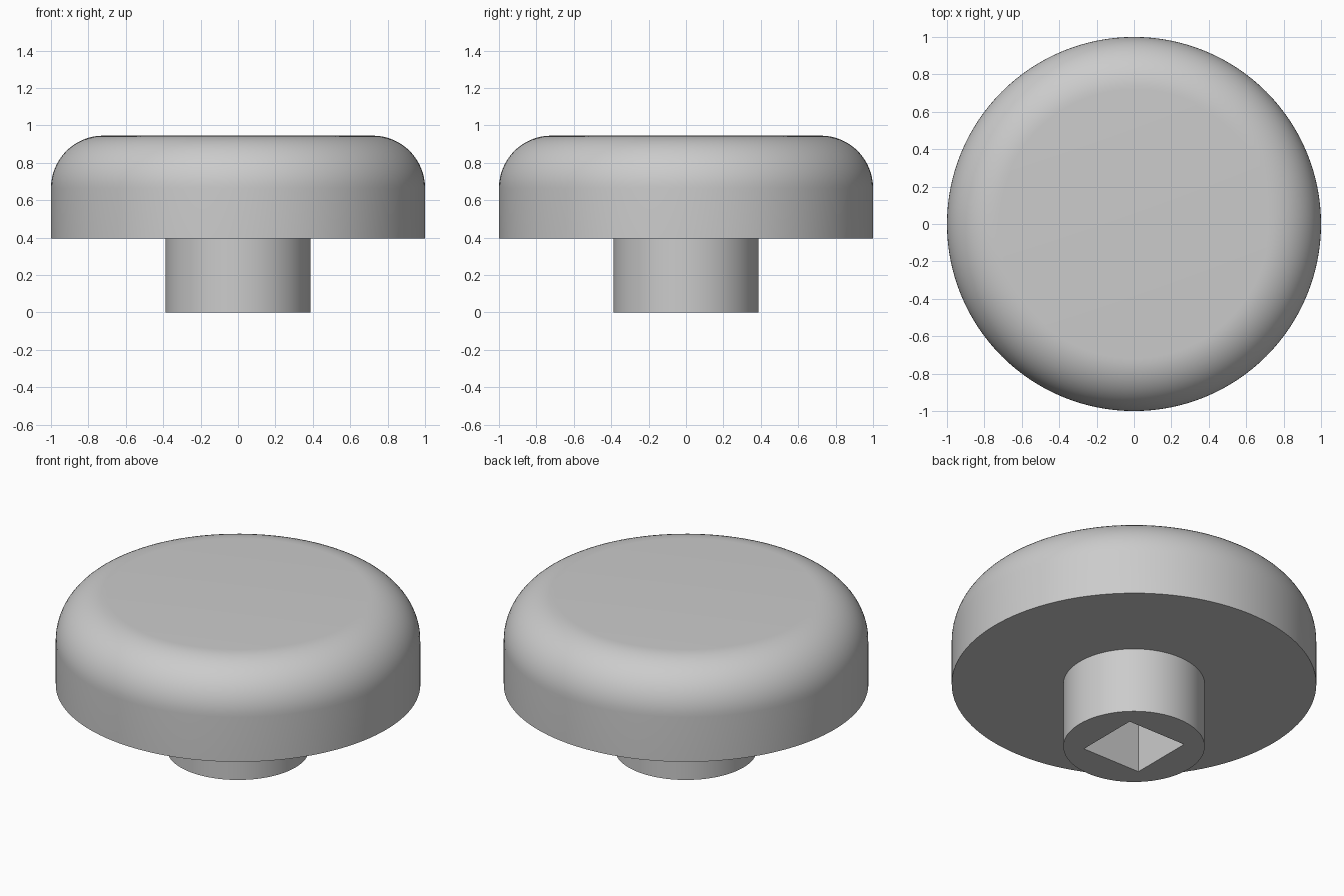
import bpy, bmesh, math
from mathutils import Matrix

cube = bpy.data.objects.get("Cube")
if cube:
    bpy.data.objects.remove(cube, do_unlink=True)

SEGMENTS = 128
STEM_R, STEM_TOP = 0.388, 0.395
KNOB_R, KNOB_TOP, FILLET = 1.0, 0.945, 0.28
SOCKET_SIDE, SOCKET_DEPTH = 0.39, 0.4

grey = bpy.data.materials.new("plain grey")
grey.use_nodes = True
colour = (0.6, 0.6, 0.6, 1)
grey.diffuse_color = colour
grey.node_tree.nodes["Principled BSDF"].inputs["Base Color"].default_value = colour


def make_object(name, bm):
    mesh = bpy.data.meshes.new(name)
    bm.to_mesh(mesh)
    bm.free()
    mesh.materials.append(grey)
    obj = bpy.data.objects.new(name, mesh)
    bpy.context.collection.objects.link(obj)
    return obj


def lathe(name, profile):
    """Stack rings of (radius, height) and close both ends with flat caps."""
    bm = bmesh.new()
    rings = []
    for r, z in profile:
        angles = [math.tau * i / SEGMENTS for i in range(SEGMENTS)]
        rings.append([bm.verts.new((r * math.cos(a), r * math.sin(a), z)) for a in angles])
    for low, high in zip(rings, rings[1:]):
        for i in range(SEGMENTS):
            j = (i + 1) % SEGMENTS
            bm.faces.new((low[i], low[j], high[j], high[i]))
    bm.faces.new(rings[0][::-1])
    bm.faces.new(rings[-1])
    return make_object(name, bm)


# Round knob with a filleted rim and a stem underneath
profile = [(STEM_R, 0), (STEM_R, STEM_TOP), (KNOB_R, STEM_TOP)]
steps = 16
for k in range(steps + 1):
    a = math.pi / 2 * k / steps
    profile.append((KNOB_R - FILLET + FILLET * math.cos(a),
                    KNOB_TOP - FILLET + FILLET * math.sin(a)))
knob = lathe("knob", profile)

# Square socket cut up into the stem
bm = bmesh.new()
bmesh.ops.create_cube(bm, size=1, matrix=Matrix.Diagonal(
    (SOCKET_SIDE, SOCKET_SIDE, 2 * SOCKET_DEPTH, 1)))
cutter = make_object("socket_cutter", bm)
cutter.hide_render = True
cut = knob.modifiers.new("socket", 'BOOLEAN')
cut.operation = 'DIFFERENCE'
cut.solver = 'EXACT'
cut.object = cutter

bpy.ops.object.select_all(action='DESELECT')
knob.select_set(True)
bpy.context.view_layer.objects.active = knob
bpy.ops.object.modifier_apply(modifier=cut.name)
bpy.data.objects.remove(cutter, do_unlink=True)
bpy.ops.object.shade_smooth_by_angle(angle=math.radians(30))
